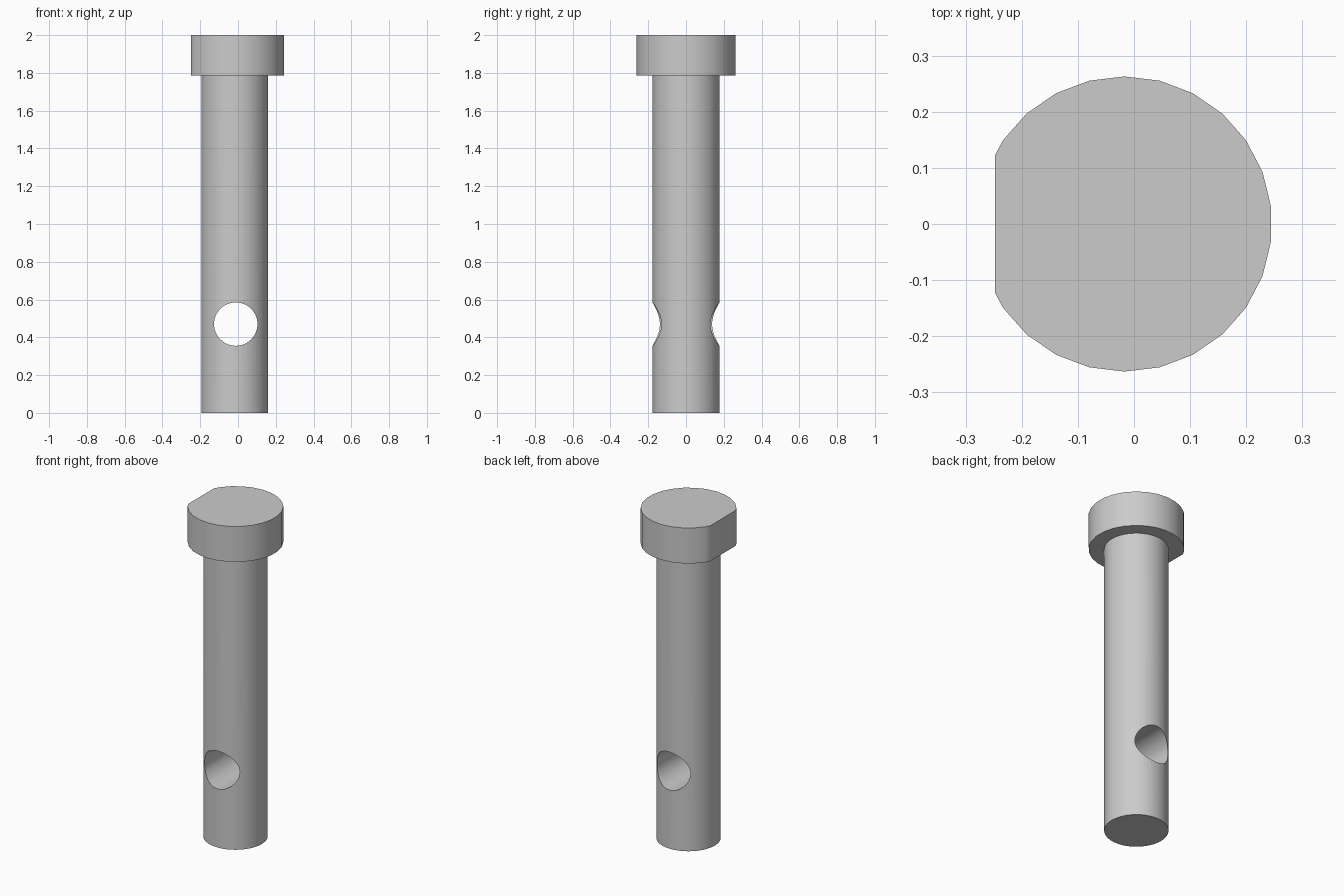
import bpy
import math

if "Cube" in bpy.data.objects:
    bpy.data.objects.remove(bpy.data.objects["Cube"], do_unlink=True)

AXIS_X = -0.017

steel = bpy.data.materials.new("grey steel")
steel.use_nodes = True
colour = (0.6, 0.6, 0.6, 1)
steel.diffuse_color = colour
steel.node_tree.nodes["Principled BSDF"].inputs["Base Color"].default_value = colour


def cylinder(name, radius, length, location, sides, rotation=(0, 0, 0)):
    bpy.ops.mesh.primitive_cylinder_add(vertices=sides, radius=radius, depth=length,
                                        location=location, rotation=rotation)
    obj = bpy.context.object
    obj.name = name
    bpy.ops.object.transform_apply(location=False, rotation=True, scale=True)
    obj.data.materials.append(steel)
    return obj


def cut(obj, cutter):
    mod = obj.modifiers.new("cut", "BOOLEAN")
    mod.operation = "DIFFERENCE"
    mod.solver = "EXACT"
    mod.object = cutter
    bpy.context.view_layer.objects.active = obj
    bpy.ops.object.modifier_apply(modifier=mod.name)
    bpy.data.objects.remove(cutter, do_unlink=True)


def smooth(obj):
    bpy.ops.object.select_all(action="DESELECT")
    obj.select_set(True)
    bpy.context.view_layer.objects.active = obj
    bpy.ops.object.shade_smooth_by_angle(angle=math.radians(30))


# Shank with a cross hole running front to back
shank = cylinder("pin_shank", 0.177, 1.785, (AXIS_X, 0, 0.8925), 52)
cut(shank, cylinder("hole_cutter", 0.115, 1, (-0.012, 0, 0.47), 48, (math.pi / 2, 0, 0)))
smooth(shank)

# Head with one flat side on the right
head = cylinder("pin_head", 0.263, 0.215, (AXIS_X, 0, 1.8925), 26, (0, 0, math.pi / 2 + math.pi / 26))
bpy.ops.mesh.primitive_cube_add(size=1, location=(-0.748, 0, 1.9))
cut(head, bpy.context.object)
smooth(head)
